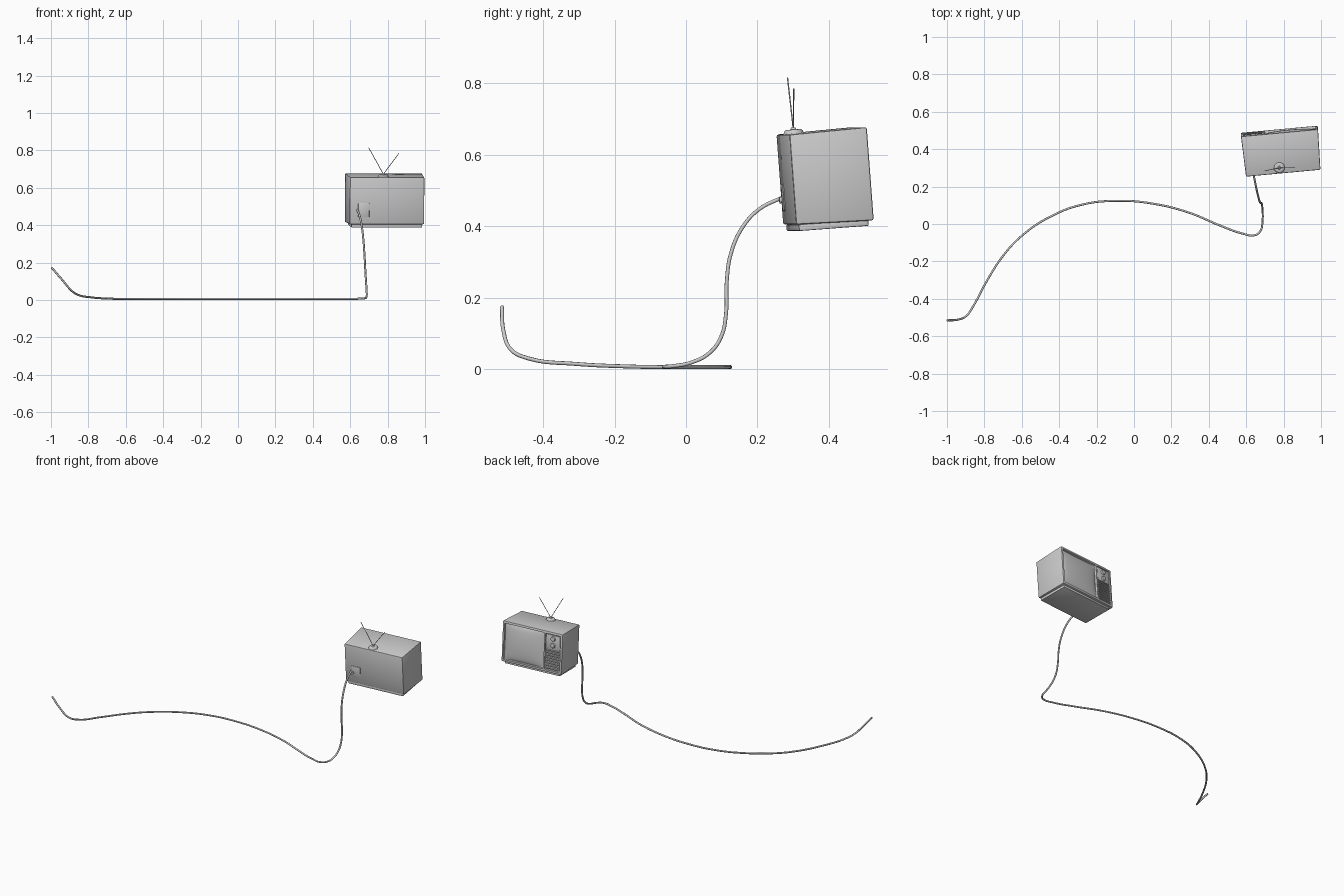
import bpy, bmesh, math
from mathutils import Matrix, Vector

if "Cube" in bpy.data.objects:
    bpy.data.objects.remove(bpy.data.objects["Cube"])

# television frame: turned slightly and tipped up, screen towards +y
TV = (Matrix.Translation((0.787, 0.389, 0.537)) @ Matrix.Rotation(math.radians(5.3), 4, 'Z')
      @ Matrix.Rotation(math.radians(4.3), 4, 'X'))


def finish(obj):
    bpy.ops.object.select_all(action='DESELECT')
    bpy.context.view_layer.objects.active = obj
    obj.select_set(True)
    bpy.ops.object.shade_smooth_by_angle(angle=math.radians(35))
    return obj


def add(name, bm, matrix=TV):
    bmesh.ops.recalc_face_normals(bm, faces=bm.faces)
    me = bpy.data.meshes.new(name)
    bm.to_mesh(me)
    bm.free()
    obj = bpy.data.objects.new(name, me)
    bpy.context.collection.objects.link(obj)
    obj.matrix_world = matrix
    return finish(obj)


def box(name, loc, size, bevel=0.0, taper=1.0, seg=2):
    """Box in television space; taper scales its rear (-y) end."""
    bm = bmesh.new()
    bmesh.ops.create_cube(bm, size=1)
    for v in bm.verts:
        k = taper if v.co.y < 0 else 1
        v.co = Vector((v.co.x * size[0] * k, v.co.y * size[1], v.co.z * size[2] * k)) + Vector(loc)
    if bevel:
        bmesh.ops.bevel(bm, geom=bm.edges[:], offset=bevel, segments=seg, profile=0.5, affect='EDGES')
    return add(name, bm)


def cylinder(name, loc, r1, r2, depth, axis='Z', bevel=0.0):
    bm = bmesh.new()
    bmesh.ops.create_cone(bm, cap_ends=True, segments=24, radius1=r1, radius2=r2, depth=depth)
    if bevel:
        rim = [e for e in bm.edges if all(v.co.z > 0 for v in e.verts)]
        bmesh.ops.bevel(bm, geom=rim, offset=bevel, segments=2, profile=0.5, affect='EDGES')
    turn = Matrix.Rotation(-math.pi / 2, 4, 'X') if axis == 'Y' else Matrix()
    bm.transform(Matrix.Translation(loc) @ turn)
    return add(name, bm)


def tube(name, points, radius, matrix=Matrix(), smooth=6):
    cu = bpy.data.curves.new(name, 'CURVE')
    cu.dimensions = '3D'
    cu.bevel_depth = radius
    cu.bevel_resolution = 2
    cu.use_fill_caps = True
    cu.resolution_u = smooth
    sp = cu.splines.new('BEZIER')
    sp.bezier_points.add(len(points) - 1)
    for bp, p in zip(sp.bezier_points, points):
        bp.co = p
        bp.handle_left_type = bp.handle_right_type = 'AUTO'
    obj = bpy.data.objects.new(name, cu)
    bpy.context.collection.objects.link(obj)
    obj.matrix_world = matrix
    return obj


# cabinet with recesses for the screen and the control panel
cabinet = box("cabinet", (0, 0, 0.002), (0.414, 0.218, 0.262), 0.006, 0.965)
for loc, size in (((0.057, 0.11, 0.002), (0.276, 0.03, 0.232)),
                  ((-0.141, 0.11, 0.002), (0.104, 0.018, 0.232))):
    cutter = box("recess_cutter", loc, size, 0.005)
    cutter.hide_render = True
    bpy.context.view_layer.update()
    mod = cabinet.modifiers.new("recess", 'BOOLEAN')
    mod.object = cutter
    mod.operation = 'DIFFERENCE'
    mod.solver = 'EXACT'
    bpy.context.view_layer.objects.active = cabinet
    bpy.ops.object.modifier_apply(modifier=mod.name)
    bpy.data.objects.remove(cutter)
finish(cabinet)

# bulging picture tube with softened corners
bm = bmesh.new()
bmesh.ops.create_grid(bm, x_segments=20, y_segments=20, size=1)
for v in bm.verts:
    a, b = v.co.x, v.co.y
    x = a * (1 - 0.04 * b ** 6)
    z = b * (1 - 0.05 * a ** 6)
    bulge = 0.014 * (1 - a * a) ** 0.6 * (1 - b * b) ** 0.6 if abs(a) < 1 and abs(b) < 1 else 0
    v.co = (0.057 + x * 0.136, 0.0955 + bulge, 0.002 + z * 0.114)
add("screen", bm)

# speaker slats, control plate and dials
for i in range(8):
    box("speaker_slat", (-0.141, 0.105, -0.102 + i * 0.0165), (0.096, 0.008, 0.008), 0.0015, seg=1)
box("control_plate", (-0.141, 0.104, 0.069), (0.096, 0.006, 0.088), 0.002)
for z in (0.091, 0.048):
    cylinder("dial", (-0.141, 0.110, z), 0.016, 0.014, 0.012, 'Y', 0.002)

# plinth under the cabinet and socket plate on the rear
box("plinth", (0, -0.003, -0.134), (0.378, 0.196, 0.018), 0.003)
box("socket_plate", (-0.125, -0.109, -0.048), (0.06, 0.006, 0.075), 0.002)
cylinder("cable_socket", (-0.148, -0.113, -0.055), 0.009, 0.009, 0.012, 'Y')

# rabbit-ear aerial
cylinder("aerial_base", (-0.018, -0.077, 0.134), 0.029, 0.024, 0.012, bevel=0.003)
cylinder("aerial_hub", (-0.018, -0.077, 0.142), 0.010, 0.006, 0.008)
for dx, dz in ((-0.080, 0.143), (0.083, 0.112)):
    start = Vector((-0.018, -0.077, 0.142))
    tube("aerial_rod", [start, start + Vector((dx, 0.002, dz))], 0.0018, TV, 1)

# long trailing cable, lying on the floor and rising at both ends
tube("cable", [
    (-0.998, -0.515, 0.175), (-0.94, -0.511, 0.108), (-0.895, -0.49, 0.055), (-0.86, -0.44, 0.030),
    (-0.79, -0.31, 0.015), (-0.70, -0.17, 0.008), (-0.60, -0.063, 0.006), (-0.45, 0.038, 0.006),
    (-0.28, 0.103, 0.006), (-0.09, 0.124, 0.006), (0.10, 0.109, 0.006), (0.29, 0.062, 0.006),
    (0.46, -0.008, 0.006), (0.58, -0.051, 0.006), (0.645, -0.060, 0.007), (0.677, -0.035, 0.009),
    (0.687, 0.015, 0.019), (0.688, 0.065, 0.045), (0.685, 0.098, 0.090), (0.681, 0.112, 0.155),
    (0.676, 0.114, 0.245), (0.670, 0.126, 0.325), (0.661, 0.160, 0.400), (0.651, 0.205, 0.448),
    (0.638, 0.272, 0.482)], 0.0055)
